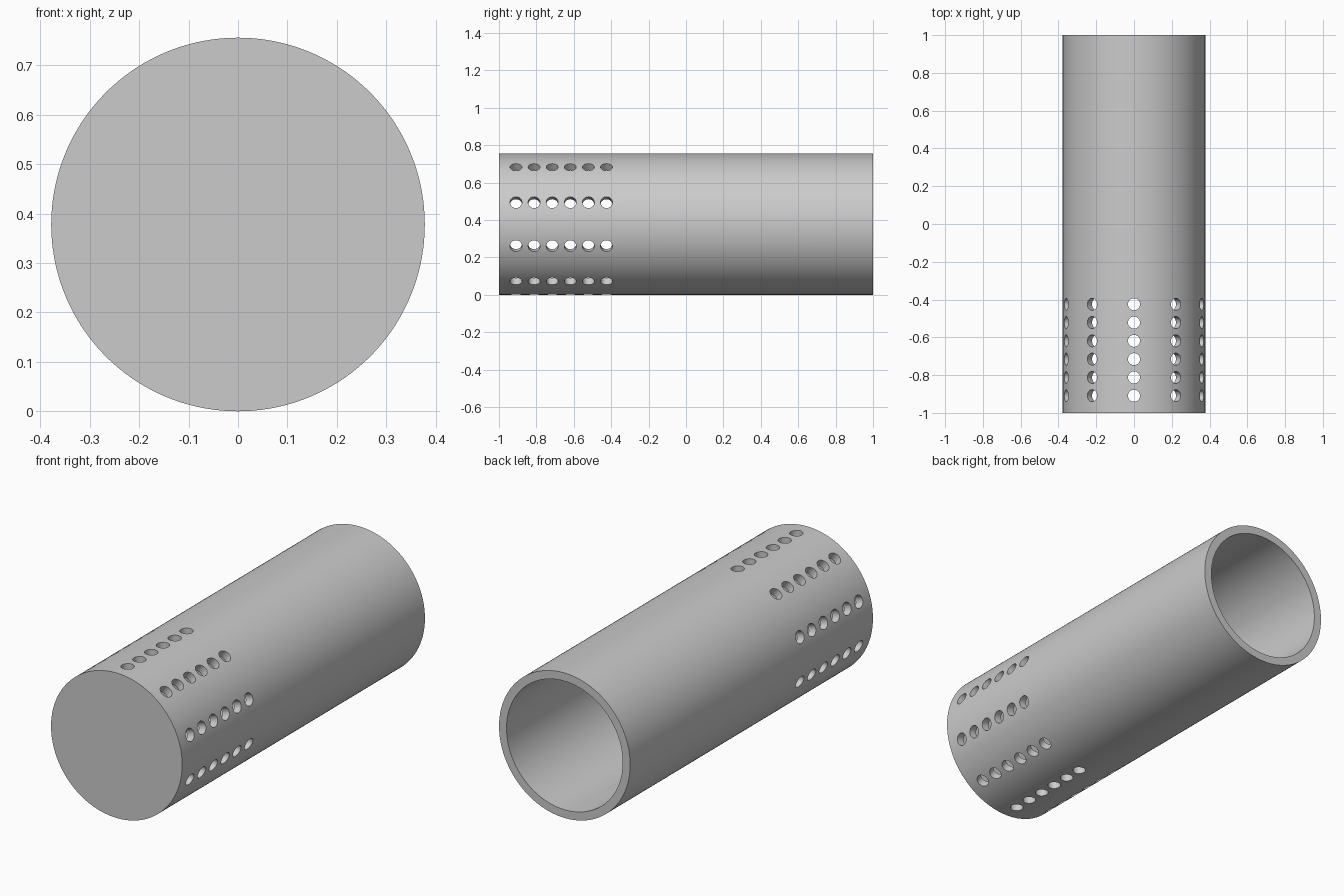
import bpy
import bmesh
import math
from mathutils import Matrix, Vector

cube = bpy.data.objects.get("Cube")
if cube:
    bpy.data.objects.remove(cube, do_unlink=True)

OUTER, INNER = 0.378, 0.335
CAP = 0.043
SEGMENTS = 144
HOLE_RADIUS = 0.032
HOLES_AROUND, ROWS = 10, 6
FIRST_ROW, ROW_STEP = -0.909, 0.0968

grey = bpy.data.materials.new("light_grey")
grey.use_nodes = True
grey.diffuse_color = (0.6, 0.6, 0.6, 1)
grey.node_tree.nodes["Principled BSDF"].inputs["Base Color"].default_value = (0.6, 0.6, 0.6, 1)


def make_object(name, bm):
    bmesh.ops.recalc_face_normals(bm, faces=bm.faces)
    mesh = bpy.data.meshes.new(name)
    bm.to_mesh(mesh)
    bm.free()
    mesh.materials.append(grey)
    obj = bpy.data.objects.new(name, mesh)
    bpy.context.collection.objects.link(obj)
    return obj


# Tube closed at the front and open at the back: rings joined in order
bm = bmesh.new()
rings = []
for radius, y in [(OUTER, -1), (OUTER, 1), (INNER, 1), (INNER, -1 + CAP)]:
    ring = []
    for i in range(SEGMENTS):
        a = 2 * math.pi * i / SEGMENTS
        ring.append(bm.verts.new((radius * math.sin(a), y, OUTER + radius * math.cos(a))))
    rings.append(ring)
for near, far in zip(rings, rings[1:]):
    for i in range(SEGMENTS):
        j = (i + 1) % SEGMENTS
        bm.faces.new((near[i], near[j], far[j], far[i]))
bm.faces.new(rings[0])
bm.faces.new(rings[-1])
tube = make_object("perforated_tube", bm)

# Radial drills, evenly spaced around the tube in rows along its length
bm = bmesh.new()
for row in range(ROWS):
    centre = Vector((0, FIRST_ROW + row * ROW_STEP, OUTER))
    for k in range(HOLES_AROUND):
        turn = Matrix.Rotation(2 * math.pi * k / HOLES_AROUND, 4, 'Y')
        place = Matrix.Translation(centre) @ turn @ Matrix.Translation((0, 0, 0.36))
        bmesh.ops.create_cone(bm, cap_ends=True, segments=24, radius1=HOLE_RADIUS,
                              radius2=HOLE_RADIUS, depth=0.16, matrix=place)
drills = make_object("hole_cutter", bm)
drills.hide_render = True

# Cut the holes
cut = tube.modifiers.new("holes", 'BOOLEAN')
cut.operation = 'DIFFERENCE'
cut.solver = 'EXACT'
cut.object = drills
bpy.ops.object.select_all(action='DESELECT')
tube.select_set(True)
bpy.context.view_layer.objects.active = tube
bpy.ops.object.modifier_apply(modifier=cut.name)
bpy.data.objects.remove(drills, do_unlink=True)

# Smooth round walls with crisp rims
bpy.ops.object.shade_smooth_by_angle(angle=math.radians(30))
